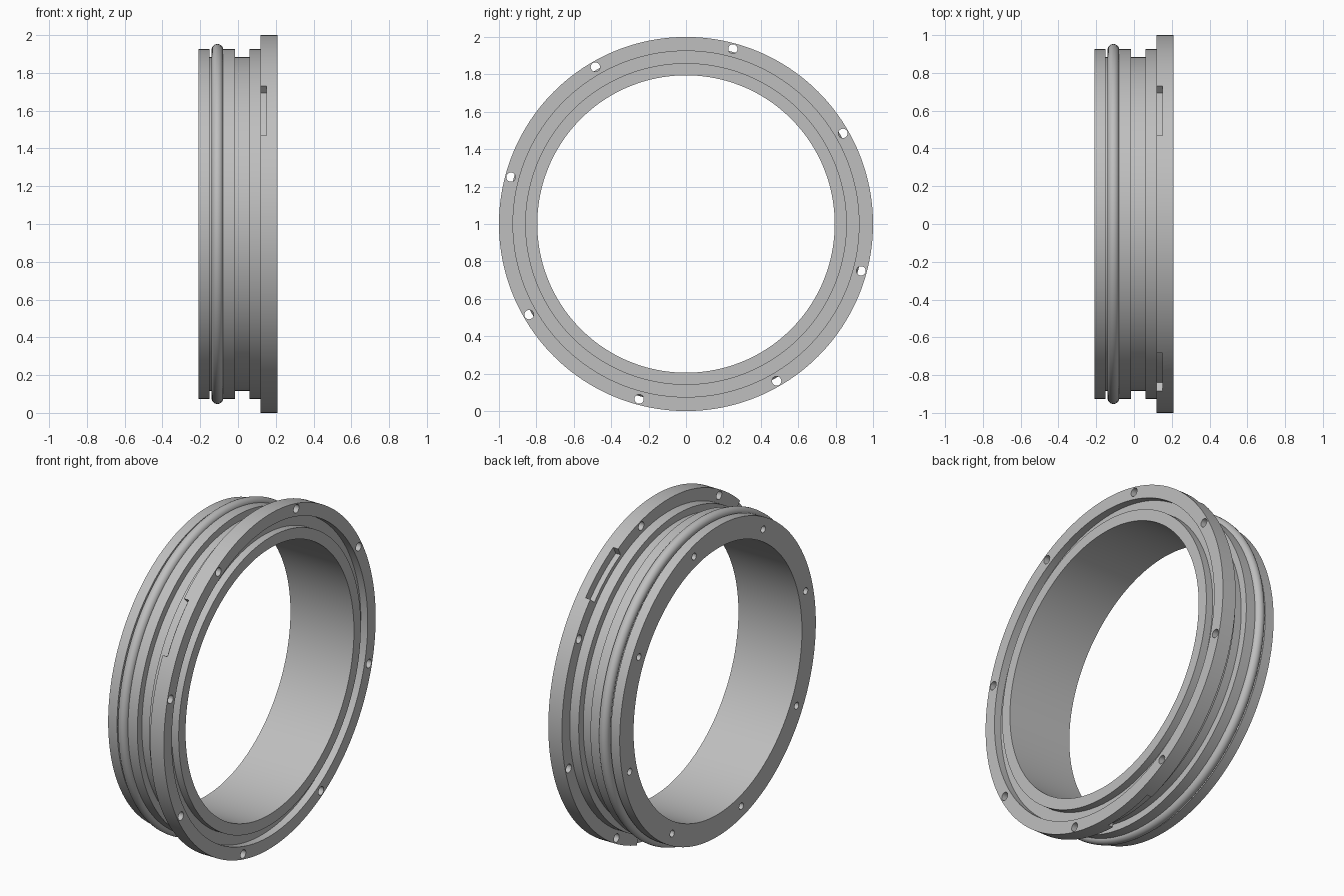
import bpy, bmesh
from math import pi, cos, sin, radians
from mathutils import Matrix, Vector

cube = bpy.data.objects.get("Cube")
if cube:
    bpy.data.objects.remove(cube)

steel = bpy.data.materials.new("grey_metal")
steel.use_nodes = True
COLOUR = (0.52, 0.52, 0.52, 1)
steel.diffuse_color = COLOUR
for node in steel.node_tree.nodes:
    if node.type == 'BSDF_PRINCIPLED':
        node.inputs["Base Color"].default_value = COLOUR

CENTRE = Vector((0, 0, 1))      # the ring's axis runs along x through here


def make_object(name, bm):
    bmesh.ops.recalc_face_normals(bm, faces=bm.faces)
    mesh = bpy.data.meshes.new(name)
    bm.to_mesh(mesh)
    bm.free()
    mesh.materials.append(steel)
    obj = bpy.data.objects.new(name, mesh)
    bpy.context.collection.objects.link(obj)
    return obj


def around(x, r, a):
    return CENTRE + Vector((x, r * cos(a), r * sin(a)))


def sweep(bm, profile, start, end, steps, closed):
    """Sweep a closed (x, radius) profile about the axis."""
    count = steps if closed else steps + 1
    rows = [[bm.verts.new(around(x, r, start + (end - start) * i / steps))
             for x, r in profile] for i in range(count)]
    n = len(profile)
    for i in range(steps):
        a, b = rows[i], rows[(i + 1) % count]
        for j in range(n):
            k = (j + 1) % n
            bm.faces.new((a[j], a[k], b[k], b[j]))
    if not closed:
        bm.faces.new(rows[0])
        bm.faces.new(rows[-1])


def add_holes(bm, x, ring_radius, hole_radius, depth):
    """Eight drill cylinders parallel to the axis."""
    for i in range(8):
        pos = around(x, ring_radius, radians(30 + 45 * i))
        bmesh.ops.create_cone(
            bm, cap_ends=True, segments=24, radius1=hole_radius,
            radius2=hole_radius, depth=depth,
            matrix=Matrix.Translation(pos) @ Matrix.Rotation(pi / 2, 4, 'Y'))


def smooth(obj):
    bpy.ops.object.select_all(action='DESELECT')
    obj.select_set(True)
    bpy.context.view_layer.objects.active = obj
    bpy.ops.object.shade_smooth_by_angle(angle=radians(30))


# Flanged ring body, with outer grooves and a seal groove in the front face
BORE, FLOOR, LAND, RIM = 0.795, 0.883, 0.926, 1.0
body_profile = [
    (-0.21, BORE), (-0.21, LAND), (-0.151, LAND), (-0.151, FLOOR),
    (-0.08, FLOOR), (-0.08, LAND), (-0.017, LAND), (-0.017, FLOOR),
    (0.061, FLOOR), (0.061, LAND), (0.12, LAND), (0.12, RIM),
    (0.21, RIM), (0.21, 0.925), (0.165, 0.925), (0.165, 0.86),
    (0.21, 0.86), (0.21, BORE)]
bm = bmesh.new()
sweep(bm, body_profile, 0, 2 * pi, 192, True)
body = make_object("flanged_ring", bm)

# Cutters: flange bolt holes, blind back holes and three rim slots
bm = bmesh.new()
add_holes(bm, 0.165, 0.969, 0.025, 0.14)
add_holes(bm, -0.21, 0.86, 0.02, 0.11)
slot = [(0.09, 0.95), (0.152, 0.95), (0.152, 1.05), (0.09, 1.05)]
for middle in (52.5, 142.5, 277.5):
    sweep(bm, slot, radians(middle - 9.5), radians(middle + 9.5), 10, False)
cutter = make_object("cutter", bm)
cutter.hide_render = True

cut = body.modifiers.new("cut", 'BOOLEAN')
cut.operation = 'DIFFERENCE'
cut.solver = 'EXACT'
cut.object = cutter
bpy.context.view_layer.objects.active = body
bpy.ops.object.modifier_apply(modifier="cut")
bpy.data.objects.remove(cutter)
smooth(body)

# Rubber-style seal seated in the rear outer groove
bm = bmesh.new()
circle = [(-0.109 + 0.031 * cos(2 * pi * i / 20),
           0.922 + 0.031 * sin(2 * pi * i / 20)) for i in range(20)]
sweep(bm, circle, 0, 2 * pi, 192, True)
smooth(make_object("seal_ring", bm))
